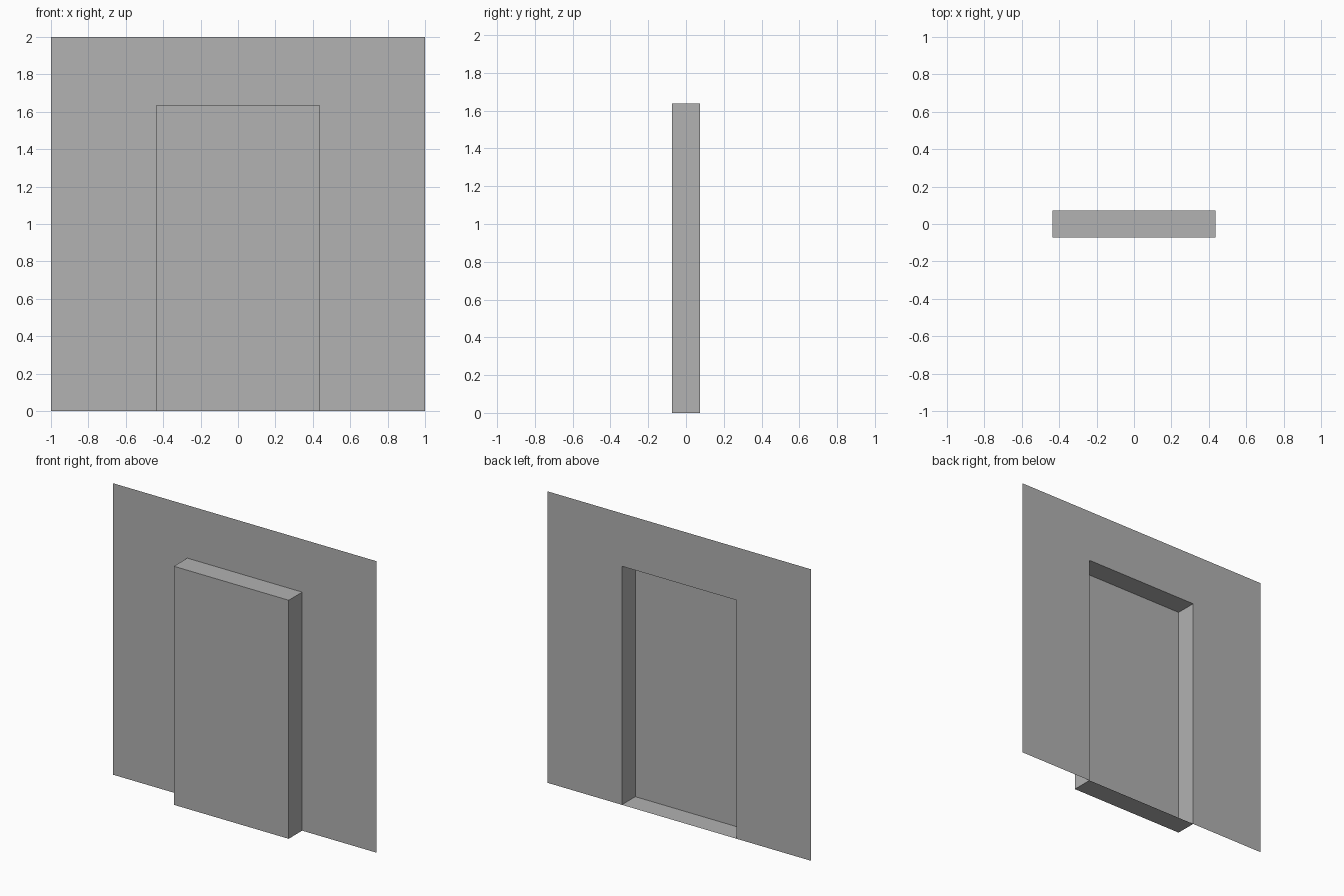
import bpy, bmesh

if "Cube" in bpy.data.objects:
    bpy.data.objects.remove(bpy.data.objects["Cube"])

HALF_W, HEIGHT = 1.0, 2.0          # wall sheet
NICHE_W, NICHE_H = 0.436, 1.637    # doorway recess
DEPTH = 0.073                      # half of the recess depth

grey = bpy.data.materials.new("plain_grey")
grey.diffuse_color = (0.445, 0.445, 0.445, 1.0)
grey.use_nodes = True
grey.node_tree.nodes["Principled BSDF"].inputs["Base Color"].default_value = grey.diffuse_color


def finish(name, bm):
    mesh = bpy.data.meshes.new(name)
    bm.to_mesh(mesh)
    bm.free()
    mesh.materials.append(grey)
    obj = bpy.data.objects.new(name, mesh)
    bpy.context.collection.objects.link(obj)
    return obj


# Wall: one flat sheet at the back with a doorway cut up from the floor
bm = bmesh.new()
outline = [(-HALF_W, 0), (-HALF_W, HEIGHT), (HALF_W, HEIGHT), (HALF_W, 0),
           (NICHE_W, 0), (NICHE_W, NICHE_H), (-NICHE_W, NICHE_H), (-NICHE_W, 0)]
bm.faces.new([bm.verts.new((x, DEPTH, z)) for x, z in outline])
finish("wall", bm)

# Doorway recess: a shallow box pushed to the front, open at the back
bm = bmesh.new()
bmesh.ops.create_cube(bm, size=1.0)
for v in bm.verts:
    v.co = (v.co.x * 2 * NICHE_W, v.co.y * 2 * DEPTH, (v.co.z + 0.5) * NICHE_H)
bm.normal_update()
open_side = [f for f in bm.faces if f.normal.y > 0.9]
bmesh.ops.delete(bm, geom=open_side, context='FACES_ONLY')
bmesh.ops.reverse_faces(bm, faces=bm.faces[:])   # faces look into the recess
finish("doorway_recess", bm)
